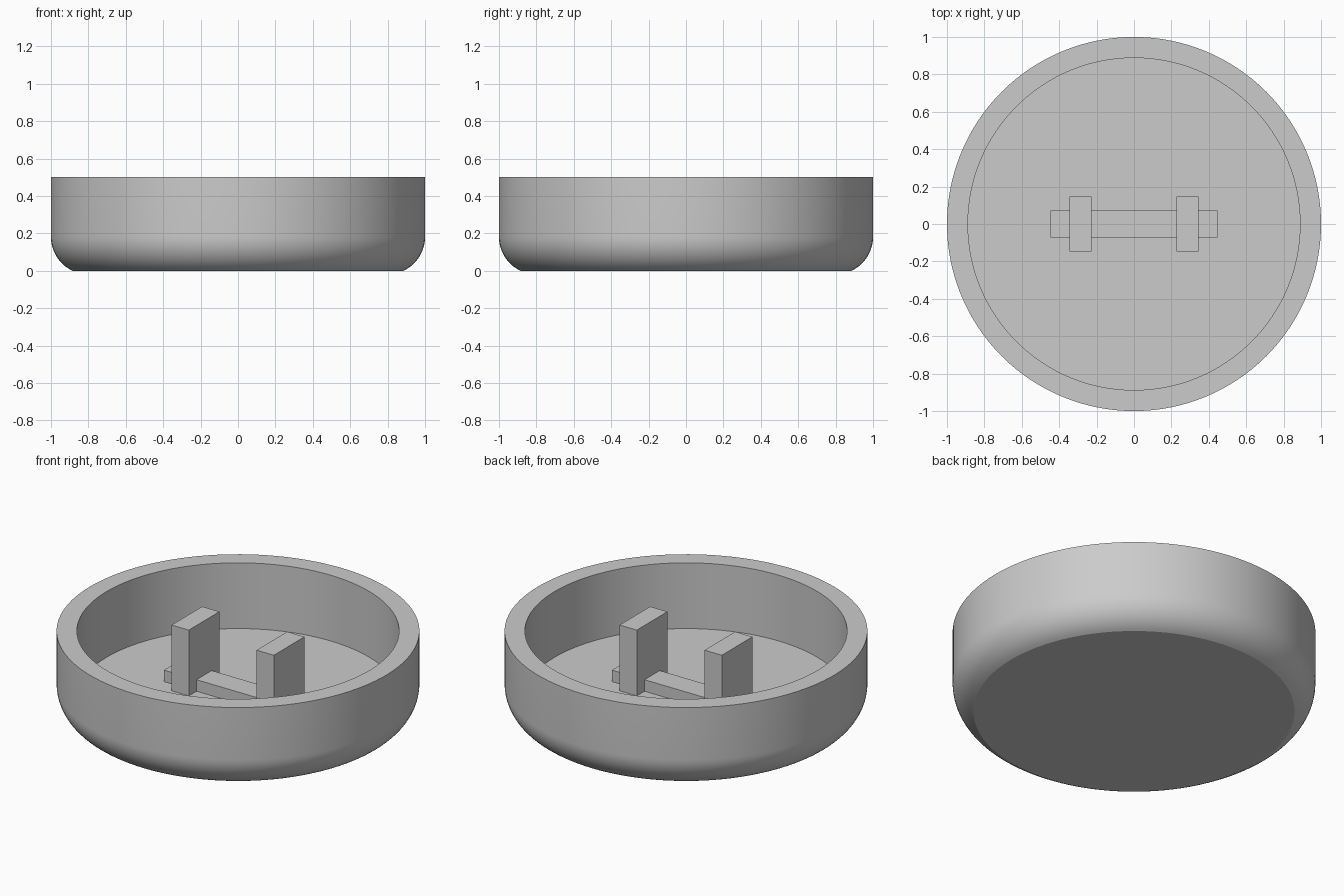
import bpy
import bmesh
from math import radians, sin, cos, asin, tau
from mathutils import Vector

cube = bpy.data.objects.get("Cube")
if cube:
    bpy.data.objects.remove(cube, do_unlink=True)

grey = bpy.data.materials.new("plain grey")
grey.use_nodes = True
grey.diffuse_color = (0.6, 0.6, 0.6, 1)
grey.node_tree.nodes["Principled BSDF"].inputs["Base Color"].default_value = (0.6, 0.6, 0.6, 1)

HEIGHT = 0.5
FLOOR = 0.1
INNER = 0.888
BASE = 0.885
ROUND = 0.2


def add_object(name, bm):
    mesh = bpy.data.meshes.new(name)
    bmesh.ops.recalc_face_normals(bm, faces=bm.faces)
    bm.to_mesh(mesh)
    bm.free()
    mesh.materials.append(grey)
    obj = bpy.data.objects.new(name, mesh)
    bpy.context.collection.objects.link(obj)
    return obj


def add_box(name, low, high):
    bm = bmesh.new()
    bmesh.ops.create_cube(bm, size=1)
    low, high = Vector(low), Vector(high)
    bmesh.ops.scale(bm, vec=high - low, verts=bm.verts)
    bmesh.ops.translate(bm, vec=(low + high) / 2, verts=bm.verts)
    return add_object(name, bm)


# Round dish: rounded lower edge, straight wall, flat rim and recessed floor
end = asin((BASE - (1 - ROUND)) / ROUND)
centre_z = ROUND * cos(end)
steps = 12
profile = [(0, 0)]
for i in range(steps + 1):
    a = end + (radians(90) - end) * i / steps
    profile.append((1 - ROUND + ROUND * sin(a), centre_z - ROUND * cos(a)))
profile += [(1, HEIGHT), (INNER, HEIGHT), (INNER, FLOOR), (0, FLOOR)]

bm = bmesh.new()
verts = [bm.verts.new((r, 0, z)) for r, z in profile]
edges = [bm.edges.new(pair) for pair in zip(verts, verts[1:])]
bmesh.ops.spin(bm, geom=verts + edges, cent=(0, 0, 0), axis=(0, 0, 1),
               angle=tau, steps=128, use_merge=False)
bmesh.ops.remove_doubles(bm, verts=bm.verts, dist=0.0001)
dish = add_object("dish", bm)

bpy.ops.object.select_all(action="DESELECT")
dish.select_set(True)
bpy.context.view_layer.objects.active = dish
bpy.ops.object.shade_smooth_by_angle(angle=radians(20))

# Low bar across the floor
add_box("floor_bar", (-0.447, -0.073, FLOOR - 0.01), (0.447, 0.073, 0.17))

# Two upright posts, level with the rim
for name, x in (("right_post", -0.286), ("left_post", 0.286)):
    add_box(name, (x - 0.058, -0.147, FLOOR - 0.01), (x + 0.058, 0.147, HEIGHT))
